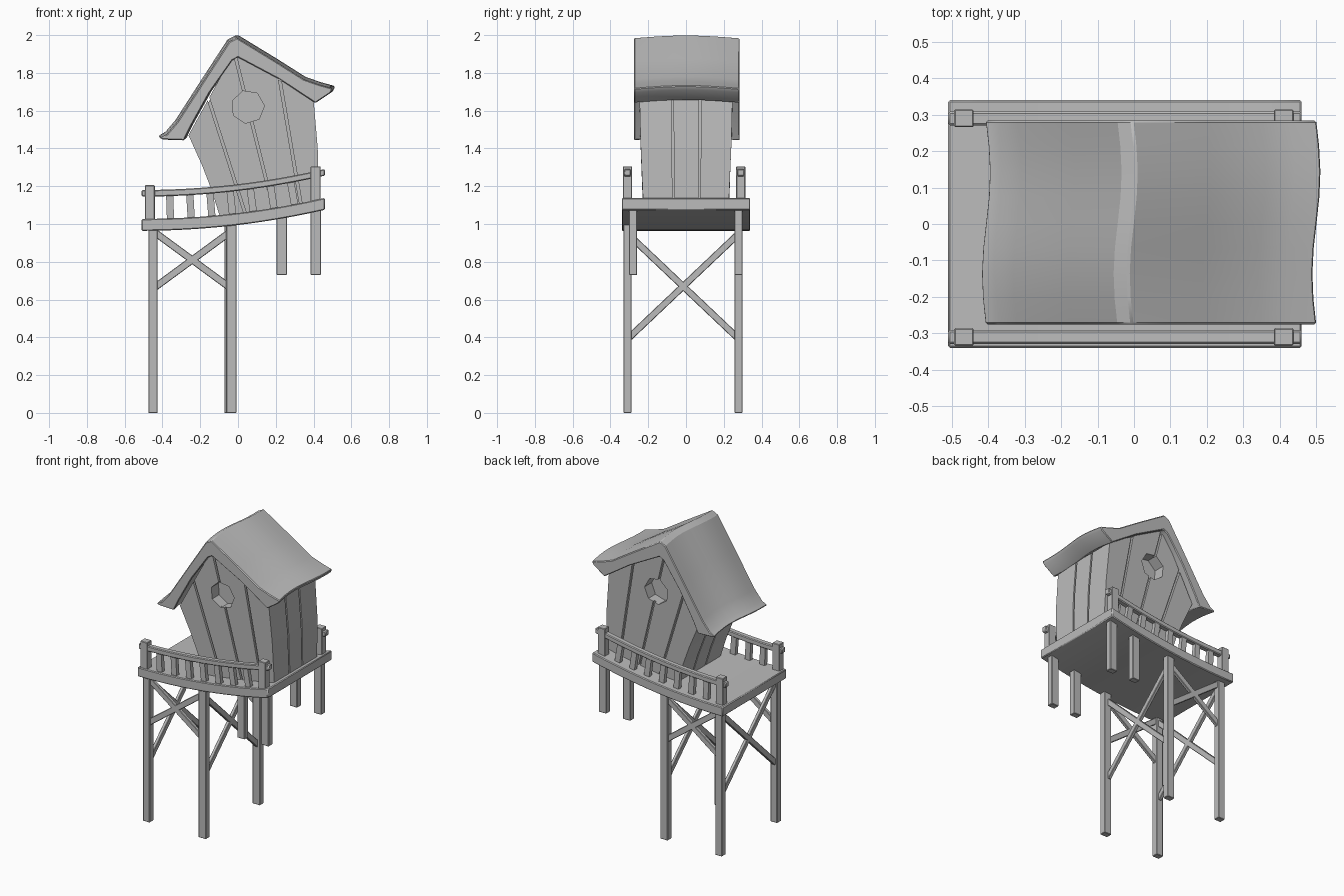
import bpy, bmesh, math
from mathutils import Vector, Matrix

old = bpy.data.objects.get("Cube")
if old:
    bpy.data.objects.remove(old)

grey = bpy.data.materials.new("plain grey")
grey.use_nodes = True
grey.diffuse_color = (0.5, 0.5, 0.5, 1)
bsdf = grey.node_tree.nodes["Principled BSDF"]
bsdf.inputs["Base Color"].default_value = (0.5, 0.5, 0.5, 1)
bsdf.inputs["Roughness"].default_value = 0.8


def finish(name, bm, bevel=0.0, smooth=False):
    bmesh.ops.recalc_face_normals(bm, faces=bm.faces)
    mesh = bpy.data.meshes.new(name)
    bm.to_mesh(mesh)
    bm.free()
    mesh.materials.append(grey)
    obj = bpy.data.objects.new(name, mesh)
    bpy.context.collection.objects.link(obj)
    if smooth:
        bpy.context.view_layer.objects.active = obj
        obj.select_set(True)
        bpy.ops.object.shade_smooth_by_angle(angle=math.radians(30))
        obj.select_set(False)
    if bevel:
        mod = obj.modifiers.new("soft_edges", 'BEVEL')
        mod.width = bevel
        mod.segments = 1
        mod.limit_method = 'ANGLE'
        mod.angle_limit = math.radians(35)
    return obj


def sweep(bm, outline, ys):
    """Sweep an x-z outline through a list of y stations."""
    rows = [[bm.verts.new((x, y, z)) for x, z in outline] for y in ys]
    n = len(outline)
    for a, b in zip(rows, rows[1:]):
        for i in range(n):
            bm.faces.new((a[i], a[(i + 1) % n], b[(i + 1) % n], b[i]))
    bm.faces.new(rows[0])
    bm.faces.new(rows[-1])


def beam(name, p, q, w, d, bevel=0.003):
    """Square timber from p to q."""
    p, q = Vector(p), Vector(q)
    rot = (q - p).to_track_quat('Z', 'Y').to_matrix().to_4x4()
    bm = bmesh.new()
    bmesh.ops.create_cube(bm, size=1, matrix=Matrix.Translation((p + q) / 2) @ rot
                          @ Matrix.Diagonal((w, d, (q - p).length, 1)))
    return finish(name, bm, bevel)


def box(name, x, y, z0, z1, sx, sy):
    bm = bmesh.new()
    bmesh.ops.create_cube(bm, size=1, matrix=Matrix.Translation((x, y, (z0 + z1) / 2))
                          @ Matrix.Diagonal((sx, sy, z1 - z0, 1)))
    return finish(name, bm, 0.003)


# Sagging deck and the rails that follow it
X0, X1 = -0.51, 0.46


def deck_z(x):
    return 1.027 + 0.111 * ((x - X0) / (X1 - X0)) ** 2


def strip(name, low, high, y0, y1):
    xs = [X0 + (X1 - X0) * i / 12 for i in range(13)]
    bm = bmesh.new()
    sweep(bm, [(x, deck_z(x) + low) for x in xs]
          + [(x, deck_z(x) + high) for x in reversed(xs)], [y0, y1])
    return finish(name, bm, 0.005, True)


strip("deck", -0.063, 0, -0.34, 0.34)

for side, y in (("front", -0.31), ("back", 0.29)):
    strip(side + "_rail", 0.118, 0.153, y - 0.019, y + 0.019)
    for x in (-0.467, 0.411):
        z = deck_z(x)
        box(side + "_rail_post", x, y, z - 0.02, z + 0.178, 0.053, 0.048)
    for i in range(1, 8):
        x = -0.467 + i * 0.878 / 8
        z, lean = deck_z(x), (deck_z(x + 0.05) - deck_z(x - 0.05)) * 1.3
        beam(side + "_baluster", (x, y, z - 0.01), (x - lean, y, z + 0.13), 0.028, 0.038, 0)

# Long legs, short legs and cross braces
for side, y, inner in (("front", -0.31, -0.035), ("back", 0.278, -0.045)):
    box(side + "_outer_leg", -0.45, y, 0, 0.99, 0.05, 0.042)
    box(side + "_inner_leg", inner, y, 0, 1.01, 0.055, 0.042)
    for x in (0.232, 0.411):
        box(side + "_short_leg", x, 0.278 if y > 0 else -0.28, 0.73, deck_z(x) - 0.03, 0.055, 0.042)
    for a, b in ((0.955, 0.665), (0.665, 0.955)):
        beam(side + "_brace", (-0.44, y, a), (-0.045, y, b), 0.022, 0.038)
for x in (-0.45, -0.045):
    for a, b in ((0.94, 0.4), (0.4, 0.94)):
        beam("cross_brace", (x, -0.3, a), (x, 0.27, b), 0.022, 0.036)

# Leaning house: core, wall planks with gaps, round openings
left_wall = [(-0.09, 1.02), (-0.14, 1.18), (-0.19, 1.31), (-0.262, 1.47)]
right_wall = [(0.40, 1.66), (0.422, 1.4), (0.43, 1.1)]
peak = [(-0.02, 1.91)]


def shift(path, d):
    return [(x + d, z) for x, z in path]


def narrow_base(bm):
    for v in bm.verts:
        v.co.y *= 0.92 + 0.08 * min(1, max(0, (v.co.z - 1.1) / 0.45))


bm = bmesh.new()
sweep(bm, shift(left_wall, 0.018) + peak + shift(right_wall, -0.018), [-0.228, 0.228])
narrow_base(bm)
core = finish("house_core", bm)

for side, path, d in (("left", right_wall, -0.03), ("right", left_wall, 0.03)):
    bm = bmesh.new()
    for y0, y1 in ((-0.222, -0.077), (-0.066, 0.07), (0.081, 0.222)):
        sweep(bm, path + shift(path, d)[::-1], [y0, y1])
    narrow_base(bm)
    finish(side + "_wall_planks", bm)

# Gap lines as a point and a lean in x for each unit of z
gaps = [(-0.165, 1.69, -0.32), (-0.01, 1.87, -0.25), (0.22, 1.77, -0.17)]


def cut(bm, gap, offset, drop_right):
    x, z, lean = gap
    bmesh.ops.bisect_plane(bm, geom=bm.verts[:] + bm.edges[:] + bm.faces[:],
                           plane_co=(x + offset, 0, z), plane_no=(1, 0, -lean),
                           clear_outer=drop_right, clear_inner=not drop_right)


def plank_wall(name, y0, y1):
    wall = bmesh.new()
    for i in range(len(gaps) + 1):
        bm = bmesh.new()
        bm.faces.new([bm.verts.new((x, y0, z)) for x, z in left_wall + peak + right_wall])
        if i > 0:
            cut(bm, gaps[i - 1], 0.007, False)
        if i < len(gaps):
            cut(bm, gaps[i], -0.007, True)
        face = max(bm.faces, key=lambda f: f.calc_area())
        sweep(wall, [(v.co.x, v.co.z) for v in face.verts], [y0, y1])
        bm.free()
    narrow_base(wall)
    return finish(name, wall)


for side, s in (("front", -1), ("back", 1)):
    wall = plank_wall(side + "_wall_planks", s * 0.222, s * 0.246)
    bm = bmesh.new()
    bmesh.ops.create_cone(bm, cap_ends=True, segments=7, radius1=0.088, radius2=0.088, depth=0.16,
                          matrix=Matrix.Translation((0.052, s * 0.245, 1.62))
                          @ Matrix.Rotation(math.pi / 2, 4, 'X') @ Matrix.Rotation(0.3, 4, 'Z'))
    cutter = finish(side + "_opening_cutter", bm)
    cutter.hide_render = True
    cutter.hide_viewport = True
    cutter.display_type = 'WIRE'
    for target in (wall, core):
        mod = target.modifiers.new("opening", 'BOOLEAN')
        mod.operation = 'DIFFERENCE'
        mod.solver = 'EXACT'
        mod.object = cutter

# Warped roof swept from front to back
roof_top = [(-0.41, 1.455), (-0.375, 1.475), (-0.32, 1.54), (-0.175, 1.765), (-0.045, 1.965),
            (-0.005, 1.985), (0.2, 1.86), (0.35, 1.765), (0.43, 1.737), (0.503, 1.717)]
roof_under = [(0.492, 1.695), (0.41, 1.64), (0.22, 1.765), (0, 1.882), (-0.03, 1.865),
              (-0.15, 1.695), (-0.25, 1.515), (-0.285, 1.443), (-0.4, 1.447)]
bm = bmesh.new()
sweep(bm, roof_top + roof_under, [0.004 - 0.28 + 0.56 * i / 8 for i in range(9)])
for v in bm.verts:
    t = v.co.y / 0.28
    v.co.x += 0.011 * math.sin(math.pi * t)
    v.co.z += 0.015 * math.cos(math.pi / 2 * t)
finish("roof", bm, 0.005, True)
